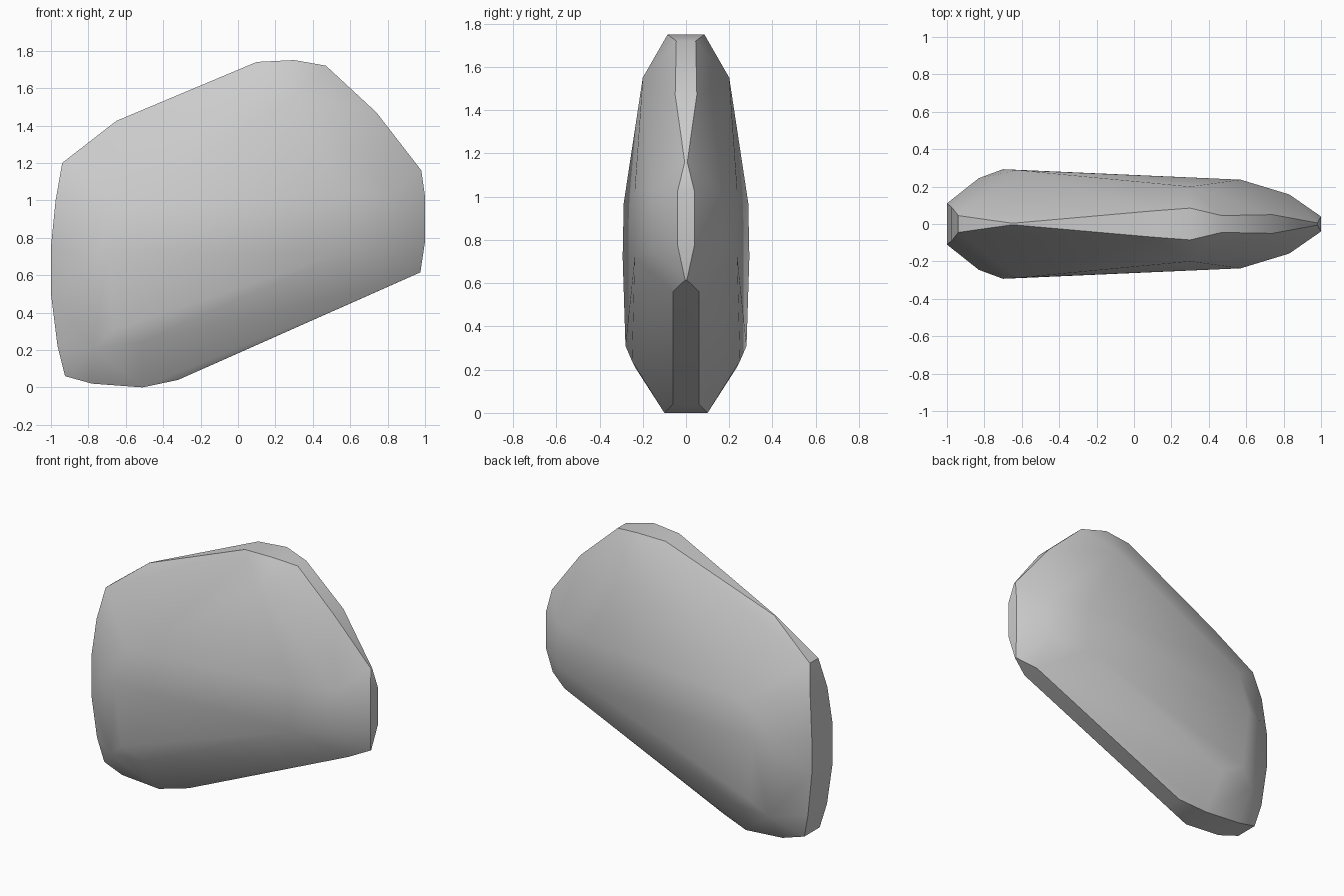
import bpy, bmesh, math

cube = bpy.data.objects.get("Cube")
if cube:
    bpy.data.objects.remove(cube, do_unlink=True)

grey = bpy.data.materials.new("plain grey")
grey.use_nodes = True
colour = (0.6, 0.6, 0.6, 1)
grey.diffuse_color = colour
grey.node_tree.nodes["Principled BSDF"].inputs["Base Color"].default_value = colour

# Narrow rim around the outline: x, z, half thickness
rim = [(-0.94, 1.2, 0.045), (-0.65, 1.425, 0.004), (0.1, 1.74, 0.07),
       (0.3, 1.75, 0.085), (0.47, 1.72, 0.045), (0.74, 1.47, 0.05),
       (0.98, 1.16, 0.006), (1, 1.02, 0.04), (1, 0.78, 0.04),
       (0.975, 0.615, 0.004), (0.85, 0.56, 0.06), (-0.32, 0.04, 0.06),
       (-0.51, 0, 0.1), (-0.78, 0.02, 0.1), (-0.925, 0.06, 0.08),
       (-0.965, 0.22, 0.1), (-1, 0.5, 0.11), (-1, 0.75, 0.11),
       (-0.975, 1.0, 0.09)]
# Rounded shoulder and broad cheek
cheek = [(-0.83, 0.72, 0.245), (-0.77, 0.21, 0.235), (-0.52, 0.24, 0.25),
         (-0.66, 0.31, 0.28), (-0.7, 0.72, 0.293), (-0.62, 0.97, 0.288),
         (0.3, 1.55, 0.2), (0.57, 1.03, 0.237), (0.57, 0.72, 0.237),
         (0.83, 1.03, 0.158), (0.83, 0.75, 0.158)]

# Stone body, the same on both sides
bm = bmesh.new()
for x, z, w in rim + cheek:
    for side in (-1, 1):
        bm.verts.new((x, side * w, z))
hull = bmesh.ops.convex_hull(bm, input=bm.verts[:])
loose = {g for g in hull["geom_interior"] + hull["geom_unused"]
         if isinstance(g, bmesh.types.BMVert)}
bmesh.ops.delete(bm, geom=list(loose), context="VERTS")
bmesh.ops.recalc_face_normals(bm, faces=bm.faces[:])
mesh = bpy.data.meshes.new("stone_body")
bm.to_mesh(mesh)
bm.free()
mesh.materials.append(grey)
body = bpy.data.objects.new("stone_body", mesh)
bpy.context.collection.objects.link(body)

# Soft cheeks with a crisp rim
bpy.context.view_layer.objects.active = body
body.select_set(True)
bpy.ops.object.shade_smooth_by_angle(angle=math.radians(42))
